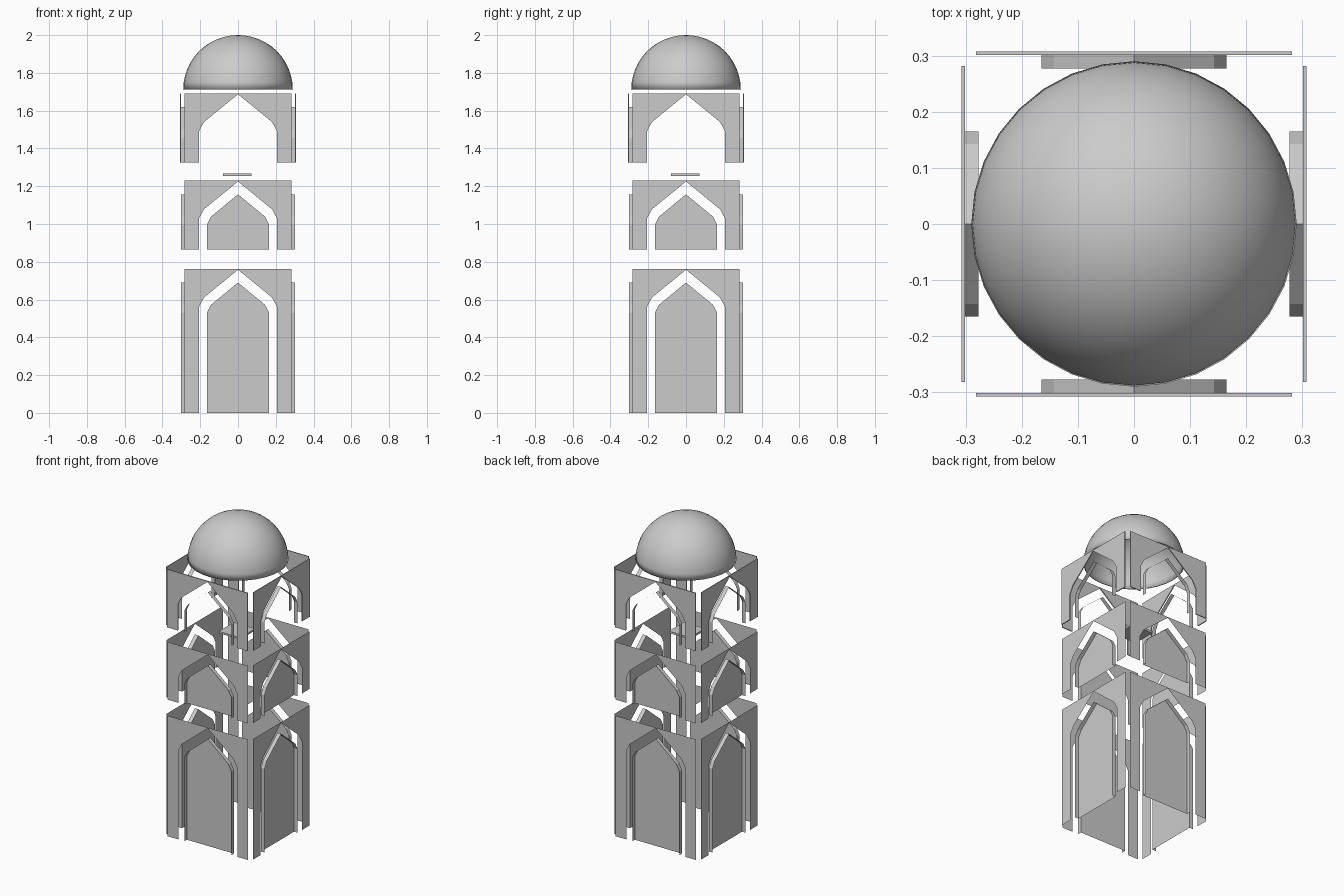
import bpy, bmesh, math
from mathutils import Matrix

if "Cube" in bpy.data.objects:
    bpy.data.objects.remove(bpy.data.objects["Cube"])

DEPTH_FRONT, DEPTH_BACK = -0.302, -0.277


def arch(half, kink, spring_drop, kink_drop, base, apex):
    """Pointed arch outline in (x, z), left foot to right foot."""
    left = [(-half, base), (-half, apex - spring_drop), (-kink, apex - kink_drop)]
    return left + [(0, apex)] + [(-x, z) for x, z in reversed(left)]


def finish(name, bm, turn=0.0, thickness=0.0):
    bm.transform(Matrix.Rotation(turn, 4, 'Z'))
    mesh = bpy.data.meshes.new(name)
    bm.to_mesh(mesh)
    bm.free()
    ob = bpy.data.objects.new(name, mesh)
    bpy.context.collection.objects.link(ob)
    if thickness:
        mod = ob.modifiers.new("Thickness", 'SOLIDIFY')
        mod.thickness = thickness
        mod.offset = 0
    return ob


def sheet(bm, outline, y):
    bm.faces.new([bm.verts.new((x, y, z)) for x, z in outline])


# Tiers: base, top, has recessed door panel, sheet thickness
tiers = [("lower", 0.0, 0.763, True, 0.0),
         ("middle", 0.865, 1.23, True, 0.0),
         ("upper", 1.325, 1.692, False, 0.006)]

for tier, base, top, closed, thick in tiers:
    opening = arch(0.207, 0.18, 0.197, 0.147, base, top - 0.005)
    inner = arch(0.165, 0.143, 0.16, 0.118, base, top - 0.073)
    for i in range(4):
        turn = i * math.pi / 2

        # Wall with arched opening, made as two halves meeting over the apex
        bm = bmesh.new()
        y = -0.304 if thick else DEPTH_FRONT
        half = opening[:4] + [(0, top), (-0.282, top), (-0.282, base)]
        sheet(bm, half, y)
        sheet(bm, [(-x, z) for x, z in reversed(half)], y)
        bmesh.ops.remove_doubles(bm, verts=bm.verts, dist=1e-5)
        bmesh.ops.reverse_faces(bm, faces=bm.faces)
        for f in bm.faces:
            f.normal_update()
            if f.normal.y > 0:
                f.normal_flip()
        finish(f"{tier}_wall_{i}", bm, turn, thick)

        # Thin arch reveal running back from the wall
        bm = bmesh.new()
        front = [bm.verts.new((x, DEPTH_FRONT, z)) for x, z in inner]
        back = [bm.verts.new((x, DEPTH_BACK, z)) for x, z in inner]
        for k in range(len(inner) - 1):
            bm.faces.new((front[k], front[k + 1], back[k + 1], back[k]))
        finish(f"{tier}_arch_reveal_{i}", bm, turn)

        # Recessed panel at the back of the reveal
        if closed:
            bm = bmesh.new()
            sheet(bm, list(reversed(inner)), DEPTH_BACK)
            finish(f"{tier}_recessed_panel_{i}", bm, turn)

# Small floating square plate inside the tower
bm = bmesh.new()
bmesh.ops.create_cube(bm, size=1, matrix=Matrix.Translation((-0.004, -0.004, 1.261))
                      @ Matrix.Diagonal((0.15, 0.15, 0.012, 1)))
finish("inner_plate", bm)

# Hollow dome
bm = bmesh.new()
bmesh.ops.create_uvsphere(bm, u_segments=32, v_segments=24, radius=0.287)
bmesh.ops.delete(bm, geom=[v for v in bm.verts if v.co.z < -1e-4], context='VERTS')
bm.transform(Matrix.Translation((0, 0, 1.713)) @ Matrix.Diagonal((1, 1, 0.99, 1)))
dome = finish("dome", bm, 0, 0.006)
bpy.context.view_layer.objects.active = dome
dome.select_set(True)
bpy.ops.object.shade_smooth_by_angle(angle=math.radians(40))
